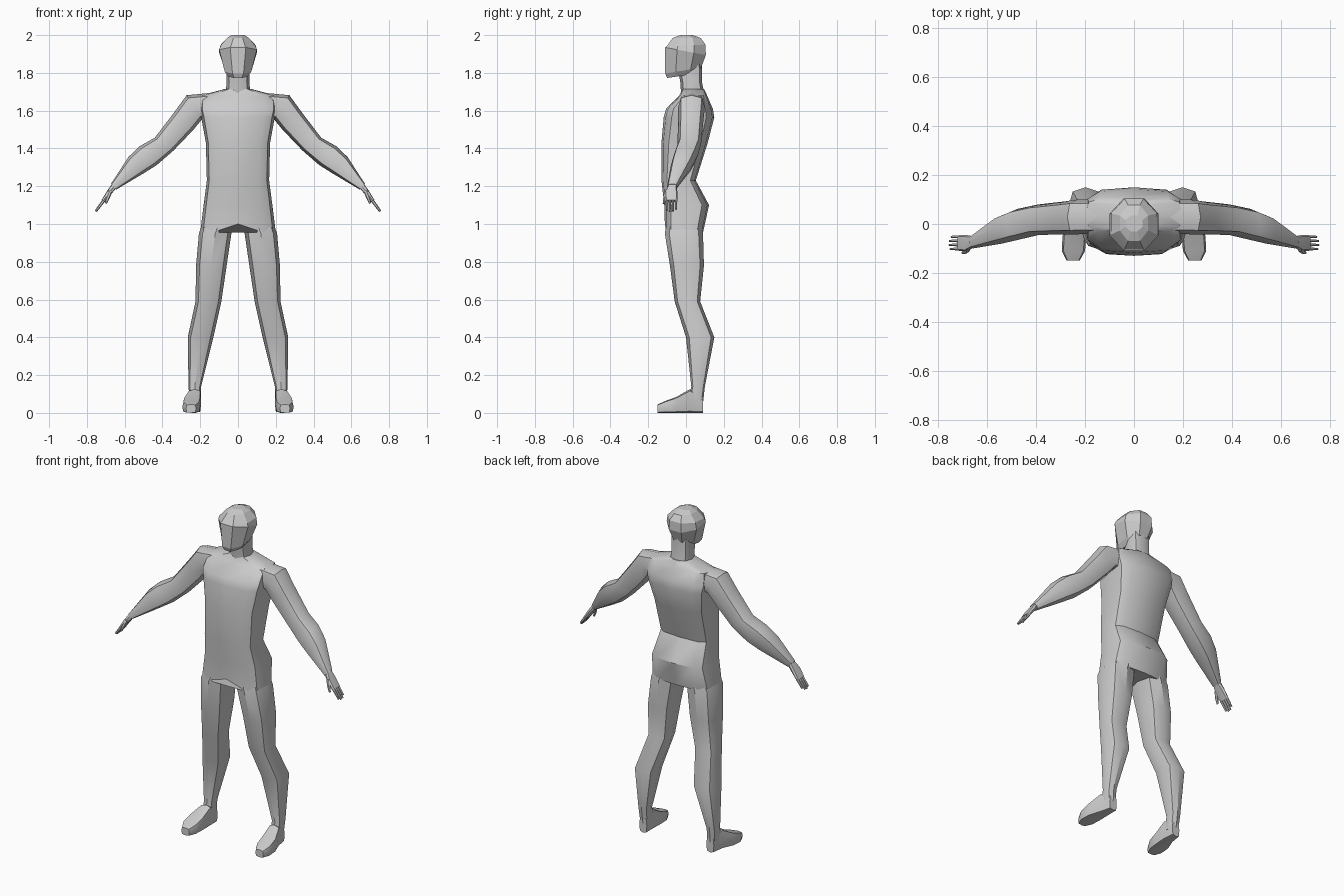
import bpy, bmesh, math
from mathutils import Vector as V


def section(n, p, flat):
    """Unit cross-section: p < 1 makes it boxier, flat turns a side to the front."""
    off = math.pi / n if flat else 0
    k = 1 / math.cos(math.pi / n) if flat else 1
    out = []
    for i in range(n):
        a = 2 * math.pi * i / n + off
        c, s = math.cos(a) * k, math.sin(a) * k
        out.append((math.copysign(abs(c) ** p, c), math.copysign(abs(s) ** p, s)))
    return out


def loft(name, rings, n=8, p=0.75, flat=False, mirror=True, angle=35, tweak=None):
    """Skin a closed tube over rings of (centre, half axis u, half axis v)."""
    bm = bmesh.new()
    loops = [[bm.verts.new(V(c) + V(u) * a + V(v) * b) for a, b in section(n, p, flat)]
             for c, u, v in rings]
    for lo, hi in zip(loops, loops[1:]):
        for i in range(n):
            j = (i + 1) % n
            bm.faces.new((lo[i], lo[j], hi[j], hi[i]))
    bm.faces.new(loops[0][::-1])
    bm.faces.new(loops[-1])
    if tweak:
        tweak(bm)
    bmesh.ops.recalc_face_normals(bm, faces=bm.faces)
    me = bpy.data.meshes.new(name)
    bm.to_mesh(me)
    bm.free()
    ob = bpy.data.objects.new(name, me)
    bpy.context.collection.objects.link(ob)
    bpy.ops.object.select_all(action='DESELECT')
    bpy.context.view_layer.objects.active = ob
    ob.select_set(True)
    bpy.ops.object.shade_smooth_by_angle(angle=math.radians(angle))
    if mirror:
        ob.modifiers.new("Mirror", 'MIRROR').use_axis[0] = True
    return ob


def level(z, x0, x1, y0, y1, tilt=0):
    """Horizontal ring from its x and y limits; tilt lifts the back."""
    return (((x0 + x1) / 2, (y0 + y1) / 2, z), ((x1 - x0) / 2, 0, 0), (0, (y1 - y0) / 2, tilt))


def across(top, bottom, y0, y1):
    """Limb ring from its top and bottom points (x, z) and y limits."""
    (tx, tz), (bx, bz) = top, bottom
    return (((tx + bx) / 2, (y0 + y1) / 2, (tz + bz) / 2),
            ((tx - bx) / 2, 0, (tz - bz) / 2), (0, (y1 - y0) / 2, 0))


# Torso, with a notch lifted at the front of the crotch
def crotch(bm):
    for v in bm.verts:
        if abs(v.co.x) < 0.01 and v.co.z < 1 and v.co.y < 0:
            v.co.z = 1.0


torso = [(0.955, 0.20, -0.112, 0.09), (1.10, 0.182, -0.115, 0.122), (1.23, 0.165, -0.13, 0.052),
         (1.43, 0.17, -0.13, 0.115), (1.565, 0.195, -0.118, 0.15), (1.61, 0.205, -0.105, 0.142),
         (1.68, 0.20, -0.035, 0.112), (1.715, 0.07, -0.02, 0.095)]
loft("torso", [level(z, -w, w, a, b) for z, w, a, b in torso],
     n=12, p=0.55, mirror=False, tweak=crotch)

# Neck
loft("neck", [level(1.67, -0.068, 0.068, -0.025, 0.10), level(1.75, -0.06, 0.06, -0.03, 0.085),
              level(1.86, -0.062, 0.062, -0.05, 0.085)], mirror=False)

# Head
head = [(1.785, 0.05, -0.10, 0.06, 0.012), (1.812, 0.07, -0.11, 0.08, 0.015),
        (1.915, 0.10, -0.11, 0.105, -0.02), (1.945, 0.093, -0.103, 0.103, 0.005),
        (1.985, 0.058, -0.07, 0.078, 0), (2.0, 0.035, -0.03, 0.035, 0)]
loft("head", [level(z, -w, w, a, b, t) for z, w, a, b, t in head],
     p=1, flat=True, mirror=False, angle=12)

# Arms
loft("arm", [across((0.13, 1.695), (0.13, 1.55), -0.04, 0.10),
             across((0.272, 1.682), (0.19, 1.555), -0.042, 0.10),
             across((0.335, 1.595), (0.235, 1.50), -0.042, 0.092),
             across((0.44, 1.457), (0.34, 1.39), -0.045, 0.08),
             across((0.52, 1.412), (0.43, 1.312), -0.065, 0.062),
             across((0.58, 1.355), (0.50, 1.268), -0.08, 0.035),
             across((0.672, 1.213), (0.645, 1.182), -0.10, -0.045)])

# Hands: palm, four fingers and a thumb
loft("palm", [across((0.668, 1.212), (0.645, 1.188), -0.095, -0.05),
              across((0.693, 1.175), (0.673, 1.157), -0.112, -0.045),
              across((0.722, 1.128), (0.706, 1.115), -0.11, -0.045)], p=0.6)
for i, ln in enumerate((0.9, 1.0, 0.97, 0.8)):
    y = -0.102 + i * 0.0165
    x1, z1 = 0.71 + 0.043 * ln, 1.125 - 0.058 * ln
    loft(f"finger_{i + 1}", [across((0.717, 1.132), (0.703, 1.12), y - 0.007, y + 0.007),
                             across((x1 + 0.005, z1 + 0.004), (x1 - 0.005, z1 - 0.004),
                                    y - 0.005, y + 0.005)], n=6, p=1)
loft("thumb", [across((0.685, 1.18), (0.666, 1.168), -0.112, -0.09),
               across((0.696, 1.145), (0.68, 1.135), -0.122, -0.104),
               across((0.705, 1.112), (0.695, 1.106), -0.124, -0.112)], n=6, p=1)

# Legs
loft("leg", [level(*r) for r in ((1.02, 0.01, 0.18, -0.10, 0.085),
                                 (0.95, 0.035, 0.207, -0.112, 0.09),
                                 (0.78, 0.06, 0.222, -0.085, 0.095),
                                 (0.59, 0.088, 0.225, -0.06, 0.075),
                                 (0.40, 0.13, 0.266, 0.0, 0.15),
                                 (0.14, 0.195, 0.262, 0.028, 0.10),
                                 (0.05, 0.195, 0.256, 0.01, 0.09))])

# Feet, skinned from heel to toe
foot = [(0.09, 0.20, 0.25, 0.09), (0.02, 0.195, 0.265, 0.125), (-0.05, 0.195, 0.292, 0.085),
        (-0.11, 0.20, 0.295, 0.063), (-0.15, 0.222, 0.275, 0.045)]
loft("foot", [(((a + b) / 2, y, h / 2), ((b - a) / 2, 0, 0), (0, 0, h / 2))
              for y, a, b, h in foot], p=0.45)
